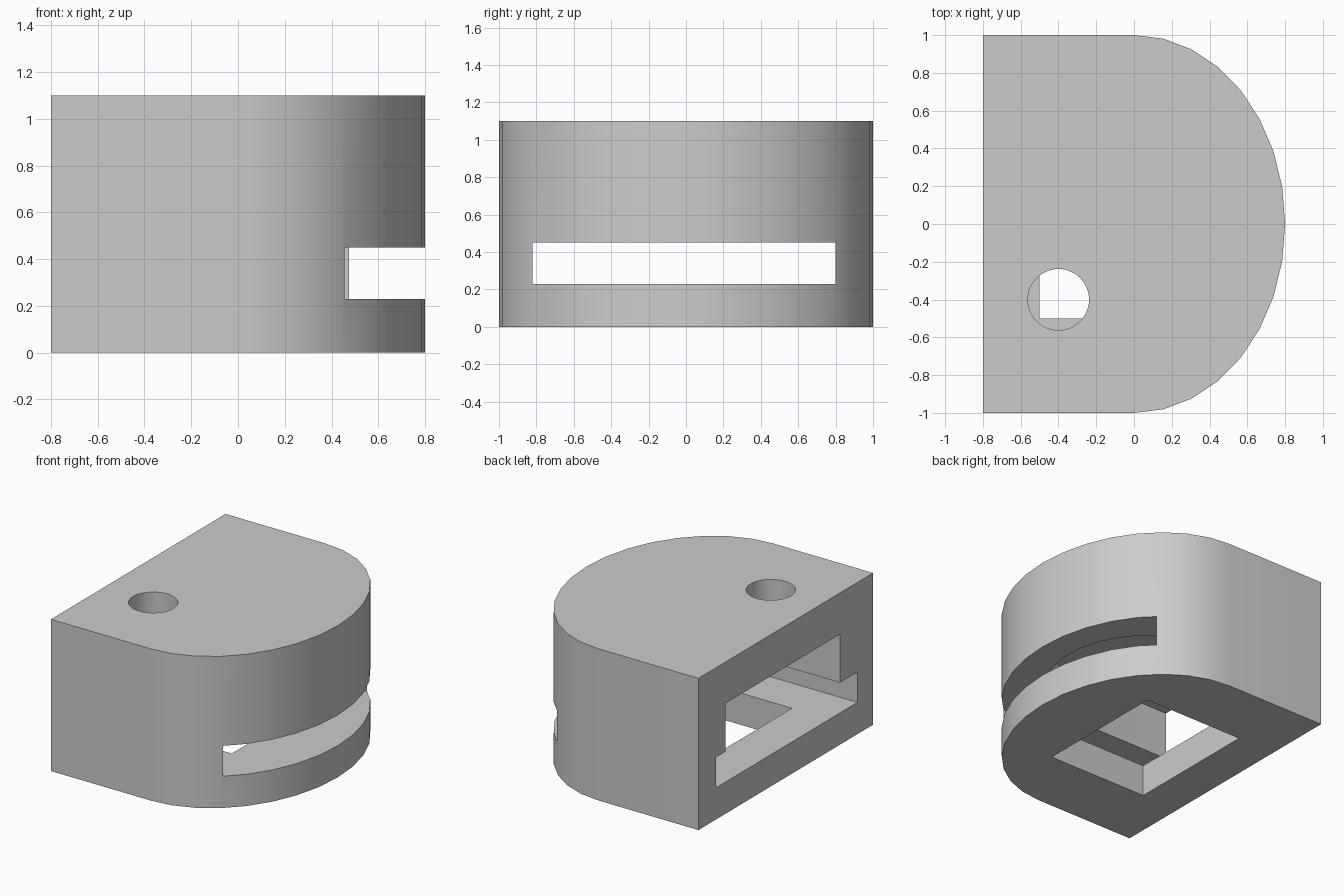
import bpy, bmesh, math

if "Cube" in bpy.data.objects:
    bpy.data.objects.remove(bpy.data.objects["Cube"], do_unlink=True)

grey = bpy.data.materials.new("plain_grey")
grey.use_nodes = True
colour = (0.6, 0.6, 0.6, 1)
grey.diffuse_color = colour
grey.node_tree.nodes["Principled BSDF"].inputs["Base Color"].default_value = colour


def prism(name, outline, z0, z1):
    """Extrude a counter-clockwise outline from z0 up to z1."""
    bm = bmesh.new()
    base = bm.faces.new([bm.verts.new((x, y, z0)) for x, y in outline])
    top = bmesh.ops.extrude_face_region(bm, geom=[base])["geom"]
    verts = [g for g in top if isinstance(g, bmesh.types.BMVert)]
    bmesh.ops.translate(bm, verts=verts, vec=(0, 0, z1 - z0))
    bmesh.ops.recalc_face_normals(bm, faces=bm.faces)
    mesh = bpy.data.meshes.new(name)
    bm.to_mesh(mesh)
    bm.free()
    mesh.materials.append(grey)
    obj = bpy.data.objects.new(name, mesh)
    bpy.context.collection.objects.link(obj)
    return obj


def rectangle(x0, x1, y0, y1):
    return [(x0, y0), (x1, y0), (x1, y1), (x0, y1)]


def d_shape(back, rx, ry, cy=0, steps=16):
    """Straight back and sides with a half-ellipse on the +x end."""
    angles = [math.pi * (i / steps - 0.5) for i in range(steps + 1)]
    arc = [(rx * math.cos(a), cy + ry * math.sin(a)) for a in angles]
    return [(back, cy - ry)] + arc + [(back, cy + ry)]


def circle(cx, cy, r, steps=48):
    turns = [math.tau * i / steps for i in range(steps)]
    return [(cx + r * math.cos(a), cy + r * math.sin(a)) for a in turns]


# Solid D-shaped block
body = prism("housing_body", d_shape(-0.8, 0.8, 1), 0, 1.1)

# Openings: side-to-side slot, upper chamber, floor window, round top hole
cutters = [
    prism("slot_cutter", rectangle(-1, 1, -0.82, 0.80), 0.23, 0.45),
    prism("chamber_cutter", d_shape(-1, 0.6, 0.655, 0.035), 0.4, 0.8),
    prism("floor_window_cutter", rectangle(-0.5, 0.3, -0.5, 0.5), -0.1, 0.3),
    prism("top_hole_cutter", circle(-0.4, -0.4, 0.162), 0.7, 1.2),
]

bpy.context.view_layer.objects.active = body
body.select_set(True)
for cutter in cutters:
    cutter.hide_render = True
    cut = body.modifiers.new(cutter.name, "BOOLEAN")
    cut.operation = "DIFFERENCE"
    cut.solver = "EXACT"
    cut.object = cutter
    bpy.ops.object.modifier_apply(modifier=cut.name)
    bpy.data.objects.remove(cutter, do_unlink=True)

bpy.ops.object.shade_smooth_by_angle(angle=math.radians(30))
